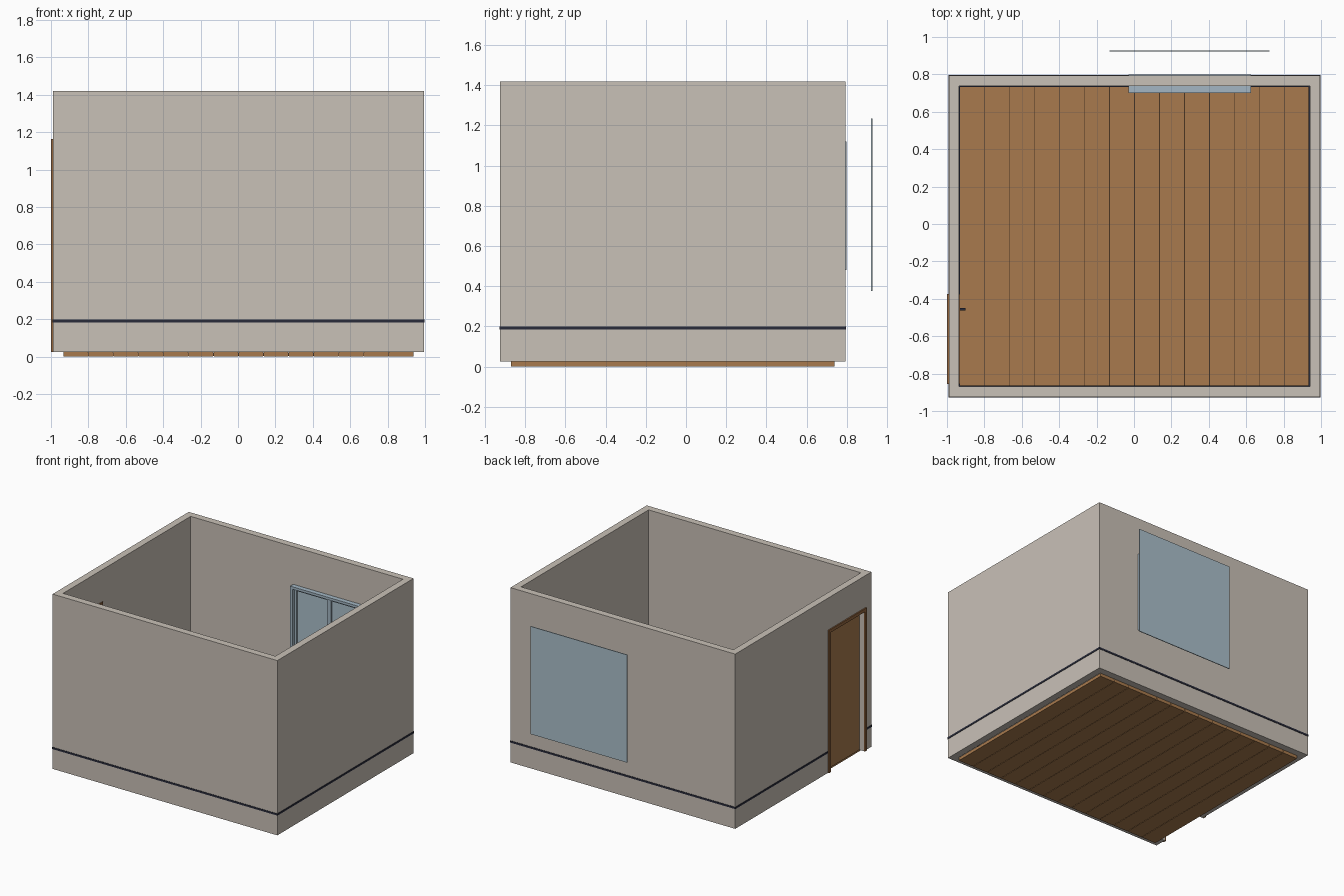
import bpy
from mathutils import Vector

cube = bpy.data.objects.get("Cube")
if cube:
    bpy.data.objects.remove(cube, do_unlink=True)


def material(name, rgb):
    m = bpy.data.materials.new(name)
    m.use_nodes = True
    color = (*rgb, 1)
    m.diffuse_color = color
    bsdf = next(n for n in m.node_tree.nodes if n.type == "BSDF_PRINCIPLED")
    bsdf.inputs["Base Color"].default_value = color
    return m


PLASTER = material("plaster", (0.584, 0.533, 0.474))
WOOD = material("wood", (0.392, 0.195, 0.074))
DARK_WOOD = material("dark wood", (0.29, 0.13, 0.048))
JOINT = material("joint brown", (0.07, 0.035, 0.015))
NAVY = material("dark navy", (0.022, 0.024, 0.042))
FRAME = material("window frame", (0.37, 0.47, 0.55))
GLASS = material("pale blue glass", (0.407, 0.525, 0.597))


def box(name, lo, hi, mat):
    lo, hi = Vector(lo), Vector(hi)
    verts = [(x, y, z) for x in (lo.x, hi.x) for y in (lo.y, hi.y) for z in (lo.z, hi.z)]
    faces = [(0, 1, 3, 2), (4, 6, 7, 5), (0, 4, 5, 1), (2, 3, 7, 6), (0, 2, 6, 4), (1, 5, 7, 3)]
    mesh = bpy.data.meshes.new(name)
    mesh.from_pydata(verts, [], faces)
    mesh.materials.append(mat)
    ob = bpy.data.objects.new(name, mesh)
    bpy.context.collection.objects.link(ob)
    return ob


def cut(ob, lo, hi):
    """Subtract a box from an object."""
    cutter = box("cutter", lo, hi, ob.data.materials[0])
    cutter.hide_render = True
    mod = ob.modifiers.new("cut", "BOOLEAN")
    mod.operation, mod.solver, mod.object = "DIFFERENCE", "EXACT", cutter
    bpy.context.view_layer.objects.active = ob
    bpy.ops.object.modifier_apply(modifier=mod.name)
    bpy.data.objects.remove(cutter, do_unlink=True)


def window_frame(name, x0, x1, z0, z1, y0, y1, w, mat):
    """Rectangular frame lying in the xz plane."""
    box(name + "_bottom", (x0, y0, z0), (x1, y1, z0 + w), mat)
    box(name + "_top", (x0, y0, z1 - w), (x1, y1, z1), mat)
    box(name + "_side_a", (x0, y0, z0 + w), (x0 + w, y1, z1 - w), mat)
    box(name + "_side_b", (x1 - w, y0, z0 + w), (x1, y1, z1 - w), mat)


# Room extents
X0, X1, Y0, Y1 = -0.99, 0.995, -0.925, 0.793
T, BASE, TOP = 0.055, 0.025, 1.42
DOOR_LO, DOOR_HI = (-1.1, -0.83, -0.1), (-0.8, -0.4, 1.14)
WX0, WX1, WZ0, WZ1 = -0.03, 0.625, 0.48, 1.12

# Walls with door and window openings
walls = box("walls", (X0, Y0, BASE), (X1, Y1, TOP), PLASTER)
cut(walls, (X0 + T, Y0 + T, -1), (X1 - T, Y1 - T, 2))
cut(walls, DOOR_LO, DOOR_HI)
cut(walls, (WX0 + 0.01, 0.6, WZ0 + 0.01), (WX1 - 0.01, 0.9, WZ1 - 0.01))

# Thin dark band running round the walls, stopping at the door
E, I = 0.003, T + 0.006
band = box("wall_band", (X0 - E, Y0 - E, 0.184), (X1 + E, Y1 + E, 0.199), NAVY)
cut(band, (X0 + I, Y0 + I, 0), (X1 - I, Y1 - I, 1))
cut(band, (-1.1, -0.855, 0), (-0.8, -0.375, 1))

# Floor planks over a dark joint layer
FX0, FX1, FY0, FY1 = X0 + T, X1 - T, Y0 + T, Y1 - T
COUNT = 14
pitch = (FX1 - FX0) / COUNT
for i in range(COUNT):
    x = FX0 + i * pitch
    box(f"floor_plank_{i + 1}", (x + 0.002, FY0, 0), (x + pitch - 0.002, FY1, BASE), WOOD)
box("floor_joints", (FX0 + 0.003, FY0 + 0.002, 0.003), (FX1 - 0.003, FY1 - 0.002, 0.022), JOINT)

# Door casing on both wall faces
for side, a, b in (("outer", -1.0, X0), ("inner", FX0, FX0 + 0.006)):
    box(f"door_casing_{side}_front", (a, -0.855, BASE), (b, -0.83, 1.14), DARK_WOOD)
    box(f"door_casing_{side}_back", (a, -0.4, BASE), (b, -0.375, 1.14), DARK_WOOD)
    box(f"door_casing_{side}_top", (a, -0.855, 1.14), (b, -0.375, 1.165), DARK_WOOD)

# Recessed door leaf and handle
box("door_leaf", (-0.95, -0.83, BASE), (-0.932, -0.4, 1.14), WOOD)
box("door_handle", (-0.932, -0.463, 0.58), (-0.9, -0.448, 0.6), NAVY)

# Window casing, two sashes and their glass
window_frame("window_casing", WX0, WX1, WZ0, WZ1, 0.7, 0.8, 0.02, FRAME)
mid = (WX0 + WX1) / 2
for name, a, b in (("left_sash", mid, WX1 - 0.02), ("right_sash", WX0 + 0.02, mid)):
    window_frame(name, a, b, WZ0 + 0.02, WZ1 - 0.02, 0.725, 0.755, 0.018, FRAME)
    box(name + "_glass", (a + 0.018, 0.737, WZ0 + 0.038), (b - 0.018, 0.743, WZ1 - 0.038), GLASS)

# Large pane standing off behind the window
box("outer_pane", (-0.13, 0.922, 0.375), (0.725, 0.928, 1.235), GLASS)
